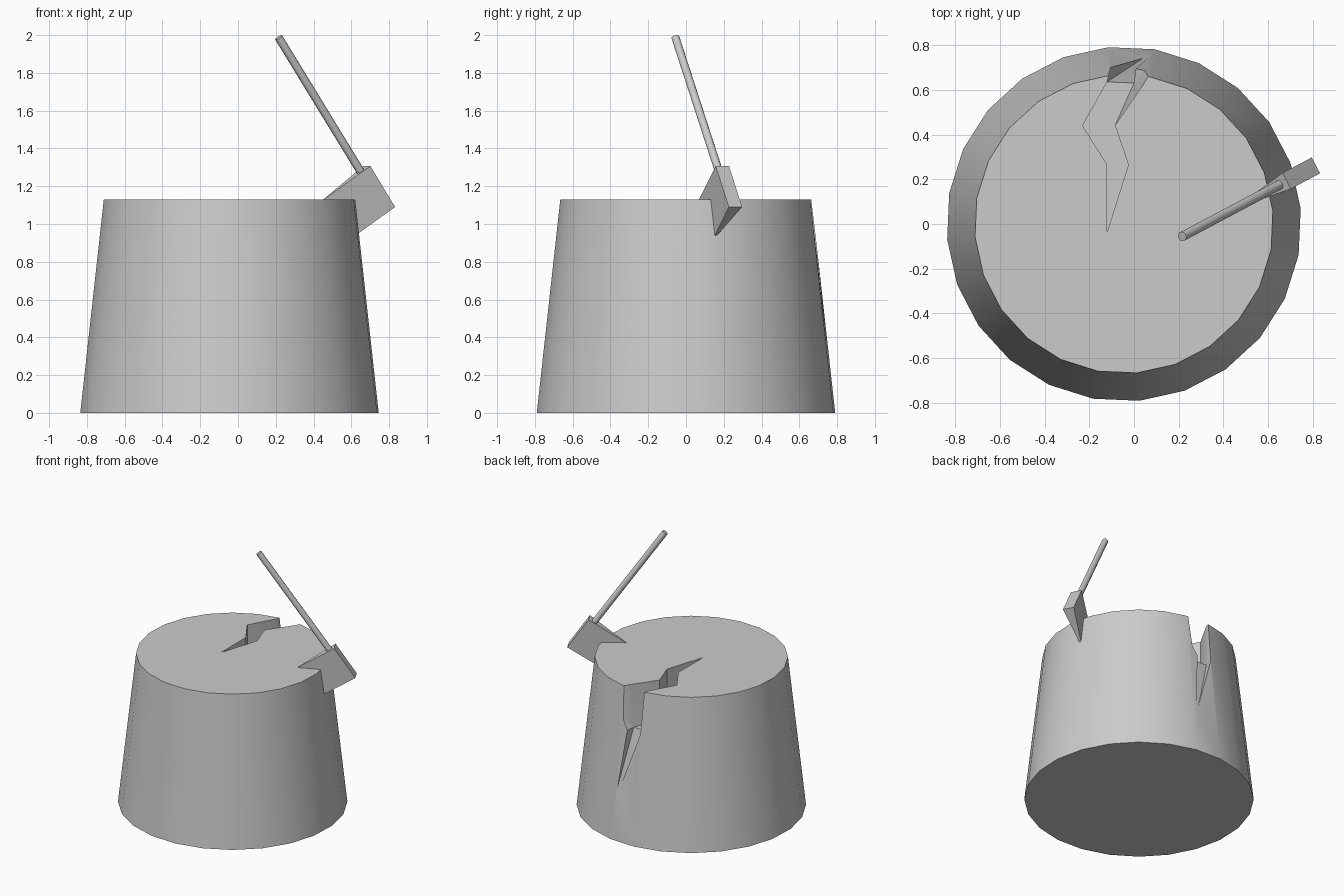
import bpy, bmesh, math
from mathutils import Vector

if "Cube" in bpy.data.objects:
    bpy.data.objects.remove(bpy.data.objects["Cube"])


def make(name, verts, faces):
    me = bpy.data.meshes.new(name)
    bm = bmesh.new()
    vs = [bm.verts.new(v) for v in verts]
    for f in faces:
        bm.faces.new([vs[i] for i in f])
    bmesh.ops.recalc_face_normals(bm, faces=bm.faces)
    bm.to_mesh(me)
    bm.free()
    ob = bpy.data.objects.new(name, me)
    bpy.context.collection.objects.link(ob)
    return ob


def activate(ob):
    bpy.ops.object.select_all(action='DESELECT')
    ob.select_set(True)
    bpy.context.view_layer.objects.active = ob


def smooth(ob, deg=30):
    activate(ob)
    bpy.ops.object.shade_smooth_by_angle(angle=math.radians(deg))


# Stump: tapered 24-sided block
CX, H, N = -0.045, 1.13, 24
ring = [math.radians(5 + 15 * i) for i in range(N)]
verts = [(CX + r * math.cos(a), r * math.sin(a), z)
         for r, z in ((0.793, 0), (0.668, H)) for a in ring]
faces = [(i, (i + 1) % N, N + (i + 1) % N, N + i) for i in range(N)]
faces += [tuple(reversed(range(N))), tuple(range(N, 2 * N))]
stump = make("stump", verts, faces)

# Crack cutter: zigzag trench with a spike running down the bark
left = [(-.12, -.035), (-.12, .265), (-.23, .44), (-.12, .635), (-.06, .9)]
right_top = [(.23, .9), (.046, .63), (-.085, .44), (-.025, .265)]
right_low = [(.035, .9), (0, .63), (-.085, .44), (-.025, .265)]
verts = [(x, y, H + .01) for x, y in left + right_top]
verts += [(x, y, .82) for x, y in left + right_low]
verts.append((.072, .762, .3))
faces = [tuple(range(9)), (9, 10, 11, 12, 15, 16, 17)]
for i in range(9):
    j = (i + 1) % 9
    faces += [(i, j, 9 + j), (i, 9 + j, 9 + i)]
faces += [(a, b, 18) for a, b in ((12, 13), (13, 14), (14, 15), (15, 12))]
cutter = make("crack_cutter", verts, faces)
cutter.hide_render = True

mod = stump.modifiers.new("crack", 'BOOLEAN')
mod.object, mod.operation, mod.solver = cutter, 'DIFFERENCE', 'EXACT'
activate(stump)
bpy.ops.object.modifier_apply(modifier=mod.name)
bpy.data.objects.remove(cutter)
smooth(stump)

# Axe head: wedge tapering from a flat poll to a sharp edge in the wood
az = math.radians(28)
side = Vector((-math.sin(az), math.cos(az), 0)) * 0.04
poll_top, poll_low = Vector((.682, .1925, 1.307)), Vector((.813, .262, 1.09))
down = (poll_low - poll_top).normalized()
inward = down.cross(side).normalized()
if inward.x > 0:
    inward = -inward
edge_top, edge_low = poll_top + inward * .335, poll_low + inward * .32
make("axe_head",
     [poll_top + side, poll_top - side, poll_low - side, poll_low + side, edge_top, edge_low],
     [(0, 1, 2, 3), (0, 1, 4), (3, 2, 5), (1, 2, 5, 4), (3, 0, 4, 5)])

# Axe handle: thin rod from the head up to its free end
a, b = Vector((.215, -.056, 1.988)), Vector((.675, .188, 1.235))
bpy.ops.mesh.primitive_cylinder_add(vertices=10, radius=.022, depth=(b - a).length,
                                    location=(a + b) / 2)
handle = bpy.context.object
handle.name = "axe_handle"
handle.rotation_euler = (a - b).to_track_quat('Z', 'Y').to_euler()
smooth(handle, 40)
